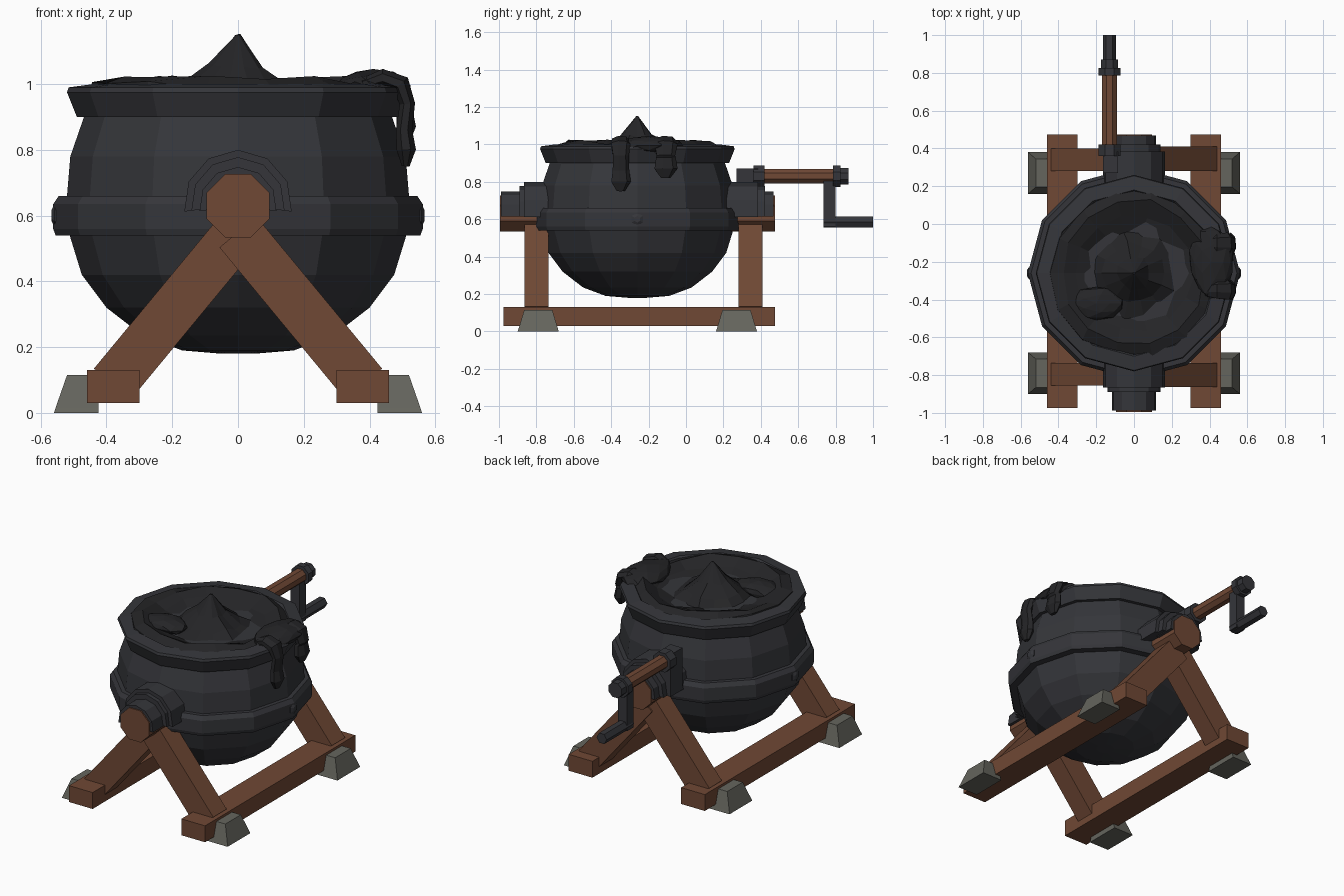
import bpy, math, random
from math import sin, cos, pi, radians
from mathutils import Vector

if "Cube" in bpy.data.objects:
    bpy.data.objects.remove(bpy.data.objects["Cube"])

random.seed(4)
CY = -0.26  # pot axis


def mat(name, c):
    m = bpy.data.materials.new(name)
    m.diffuse_color = (*c, 1)
    m.use_nodes = True
    m.node_tree.nodes["Principled BSDF"].inputs["Base Color"].default_value = m.diffuse_color
    return m


IRON = mat("iron", (0.035, 0.036, 0.042))
TAR = mat("tar", (0.018, 0.018, 0.02))
WOOD = mat("wood", (0.16, 0.065, 0.035))
STONE = mat("stone", (0.13, 0.13, 0.11))


def mesh(name, verts, faces, m):
    me = bpy.data.meshes.new(name)
    me.from_pydata([tuple(v) for v in verts], [], faces)
    me.materials.append(m)
    ob = bpy.data.objects.new(name, me)
    bpy.context.collection.objects.link(ob)
    bpy.context.view_layer.objects.active = ob
    bpy.ops.object.mode_set(mode='EDIT')
    bpy.ops.mesh.select_all(action='SELECT')
    bpy.ops.mesh.normals_make_consistent(inside=False)
    bpy.ops.object.mode_set(mode='OBJECT')
    return ob


def loft(name, rings, m):
    """Skin a list of equal-length closed rings and cap both ends."""
    n = len(rings[0])
    verts = [v for r in rings for v in r]
    faces = [(k * n + i, k * n + (i + 1) % n, (k + 1) * n + (i + 1) % n, (k + 1) * n + i)
             for k in range(len(rings) - 1) for i in range(n)]
    faces += [tuple(range(n)), tuple(range(len(verts) - n, len(verts)))]
    return mesh(name, verts, faces, m)


def lathe(name, prof, m, n=12, wobble=0.0):
    def j():
        return random.uniform(-wobble, wobble)
    rings = []
    for r, z in prof:
        k = 0.2 if r < 0.05 else 1
        rings.append([((r + j() * k) * cos(2 * pi * i / n), CY + (r + j() * k) * sin(2 * pi * i / n),
                       z + j() * k) for i in range(n)])
    return loft(name, rings, m)


def prism(name, poly, y0, y1, m):
    """Extrude an x-z polygon along y."""
    return loft(name, [[(x, y, z) for x, z in poly] for y in (y0, y1)], m)


def rect(x0, x1, z0, z1):
    return [(x0, z0), (x1, z0), (x1, z1), (x0, z1)]


def ngon(cx, cz, r, n=8, turn=0.5):
    return [(cx + r * cos(2 * pi * (i + turn) / n), cz + r * sin(2 * pi * (i + turn) / n)) for i in range(n)]


def arch(r_in, r_out, cz, n=6):
    a = [radians(-8 + 196 * i / n) for i in range(n + 1)]
    return ([(r_out * cos(t), cz + r_out * sin(t)) for t in a] +
            [(r_in * cos(t), cz + r_in * sin(t)) for t in reversed(a)])


# pot body, rim and waist band
lathe("pot_body", [(0.05, 0.18), (0.17, 0.19), (0.29, 0.235), (0.40, 0.32), (0.475, 0.42), (0.515, 0.55),
                   (0.52, 0.66), (0.51, 0.78), (0.465, 0.91), (0.42, 0.91), (0.3, 0.88)], IRON)
lathe("pot_rim", [(0.40, 0.90), (0.49, 0.90), (0.52, 0.975), (0.515, 0.99), (0.44, 1.0), (0.41, 0.96)], IRON)
lathe("waist_band", [(0.50, 0.54), (0.555, 0.54), (0.562, 0.56), (0.562, 0.635), (0.545, 0.66), (0.50, 0.66)], IRON)

# band rivets on both sides
for s, side in ((1, "right"), (-1, "left")):
    loft("band_rivet_" + side, [[(s * x, CY + y * k, 0.6 + (z * k)) for y, z in ngon(0, 0, 0.035, 6)]
                                for x, k in ((0.54, 1), (0.558, 1), (0.567, 0.5))], IRON)

# bubbling tar with a central peak
lathe("tar_surface", [(0.46, 0.95), (0.44, 0.995), (0.385, 1.012), (0.31, 0.98), (0.23, 0.955),
                      (0.16, 0.99), (0.085, 1.05), (0.006, 1.15)], TAR, 14, 0.016)


def blob(name, loc, size):
    bpy.ops.mesh.primitive_ico_sphere_add(subdivisions=2, radius=1, location=loc)
    ob = bpy.context.object
    ob.name = name
    for v in ob.data.vertices:
        v.co = Vector([c * s for c, s in zip(v.co * random.uniform(0.9, 1.05), size)])
    ob.data.materials.append(TAR)


blob("tar_lump", (0.41, -0.20, 0.995), (0.12, 0.2, 0.05))
blob("tar_swell", (-0.2, -0.42, 0.98), (0.15, 0.09, 0.045))


def drip(name, y, bottom, w):
    path = [(0.38, 1.0, 0.6), (0.44, 1.02, 0.9), (0.495, 1.0, 1), (0.515, 0.94, 0.8),
            (0.505, bottom + 0.11, 0.85), (0.512, bottom + 0.05, 1), (0.51, bottom, 0.4)]
    rings = []
    for i, (x, z, k) in enumerate(path):
        a, b = path[max(i - 1, 0)], path[min(i + 1, len(path) - 1)]
        d = Vector((b[0] - a[0], 0, b[1] - a[1])).normalized()
        out = Vector((-d.z, 0, d.x))
        rings.append([Vector((x, y, z)) + out * (0.03 * k * sin(t)) + Vector((0, w * k * cos(t), 0))
                      for t in (2 * pi * q / 7 for q in range(7))])
    loft(name, rings, TAR)


drip("tar_drip_long", -0.35, 0.75, 0.055)
drip("tar_drip_short", -0.11, 0.82, 0.065)

# axle ends, caps and collars; the back set sits a little further from the pot
for s, side, off in ((1, "front", 0.0), (-1, "back", 0.065)):
    def Y(d):
        return CY - s * d
    prism(side + "_axle", ngon(0, 0.63, 0.104), Y(0.45), Y(0.735), WOOD)
    prism(side + "_axle_cap", arch(0.09, 0.118, 0.63), Y(0.6), Y(0.728), IRON)
    prism(side + "_axle_collar_mid", arch(0.09, 0.143, 0.635), Y(0.5), Y(0.63 + off * 0.8), IRON)
    prism(side + "_axle_collar", arch(0.09, 0.165, 0.635), Y(0.47), Y(0.605 + off * 0.6), IRON)
    # crossed legs under each axle
    for k, hand in ((1, "right"), (-1, "left")):
        nrm = Vector((0.77, 0.64)) * 0.073
        top, bot = Vector((0.0, 0.55)), Vector((0.382, 0.088))
        poly = [top + nrm, bot + nrm, bot - nrm, top - nrm]
        prism(side + "_leg_" + hand, [(k * p.x, p.y) for p in poly],
              Y(0.475 + off), Y(0.6 + off + 0.004 * k), WOOD)
        # stone foot
        yc = -0.79 if s == 1 else 0.27
        loft(side + "_foot_" + hand,
             [[(k * x0, yc - h, z), (k * x1, yc - h, z), (k * x1, yc + h, z), (k * x0, yc + h, z)]
              for x0, x1, h, z in ((0.425, 0.56, 0.11, 0), (0.425, 0.555, 0.105, 0.015),
                                   (0.42, 0.52, 0.075, 0.115))], STONE)

# base rails
for k, hand in ((1, "right"), (-1, "left")):
    prism("base_rail_" + hand, rect(*sorted((k * 0.30, k * 0.46)), 0.03, 0.13), -0.975, 0.475, WOOD)

# crank: bracket, shaft, collars, arm and handle
CX, CZ = -0.13, 0.83
prism("crank_bracket", rect(CX - 0.035, CX + 0.045, 0.62, 0.87), 0.27, 0.385, IRON)
prism("crank_shaft", ngon(CX, CZ, 0.042), 0.38, 0.82, WOOD)
for nm, r, y0, y1 in (("inner", 0.062, 0.36, 0.42), ("outer", 0.062, 0.785, 0.825), ("end", 0.048, 0.82, 0.87)):
    prism("crank_collar_" + nm, ngon(CX, CZ, r), y0, y1, IRON)
prism("crank_arm", rect(CX - 0.03, CX + 0.03, 0.56, 0.82), 0.735, 0.798, IRON)
prism("crank_handle", ngon(CX, 0.585, 0.034, 6, 0), 0.735, 1.0, IRON)
